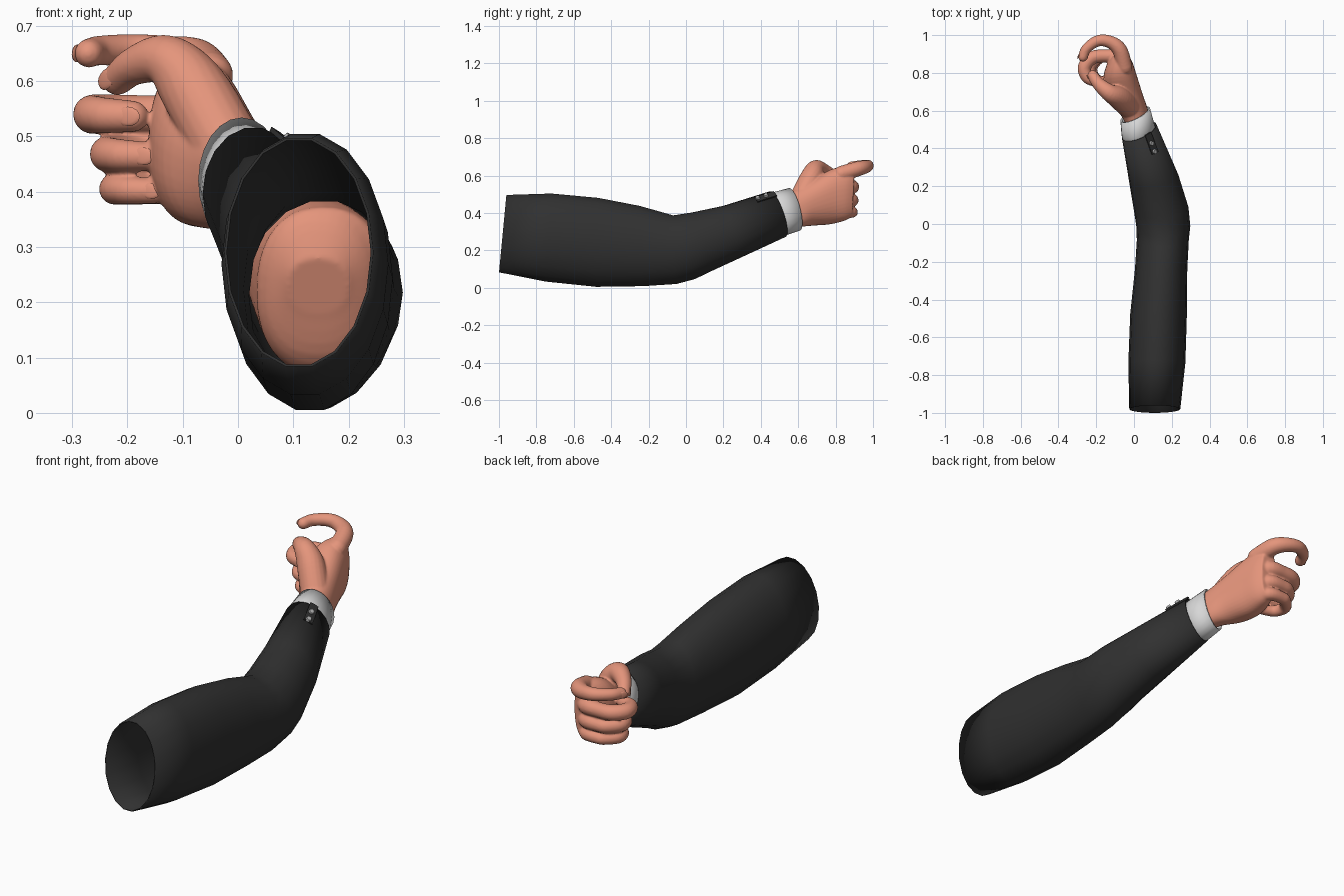
import bpy, bmesh, math
from mathutils import Vector, Matrix

if "Cube" in bpy.data.objects:
    bpy.data.objects.remove(bpy.data.objects["Cube"])


def material(name, rgb):
    m = bpy.data.materials.new(name)
    m.diffuse_color = (*rgb, 1)
    m.use_nodes = True
    m.node_tree.nodes["Principled BSDF"].inputs["Base Color"].default_value = m.diffuse_color
    return m


CLOTH = material("black cloth", (0.03, 0.03, 0.03))
SKIN = material("skin", (0.78, 0.30, 0.20))
LINEN = material("white linen", (0.68, 0.68, 0.68))
METAL = material("button grey", (0.45, 0.45, 0.45))


def finish(bm, name, mat, angle=40):
    bmesh.ops.recalc_face_normals(bm, faces=bm.faces)
    me = bpy.data.meshes.new(name)
    bm.to_mesh(me)
    bm.free()
    me.materials.append(mat)
    for p in me.polygons:
        p.use_smooth = True
    me.set_sharp_from_angle(angle=math.radians(angle))
    ob = bpy.data.objects.new(name, me)
    bpy.context.collection.objects.link(ob)
    return ob


def spow(v, e):
    return math.copysign(abs(v) ** e, v)


def section_point(s, t, e=1.0):
    """Section: top y, top z, bottom y, bottom z, left x, right x, y skew."""
    yt, zt, yb, zb, xl, xr, skew = s
    c, q = spow(math.cos(t), e), spow(math.sin(t), e)
    f = (1 + q) / 2
    return Vector(((xl + xr) / 2 + (xr - xl) / 2 * c,
                   yb + (yt - yb) * f + skew * c, zb + (zt - zb) * f))


def ring(s, n, e=1.0):
    return [section_point(s, 2 * math.pi * i / n, e) for i in range(n)]


def spline(rows, steps):
    """Catmull-Rom resampling of equal-length rows of numbers."""
    out, last = [], len(rows) - 1
    for i in range(last):
        a, b, c, d = (rows[min(max(k, 0), last)] for k in range(i - 1, i + 3))
        for j in range(steps):
            u = j / steps
            out.append([0.5 * (2 * q + (r - p) * u + (2 * p - 5 * q + 4 * r - s) * u * u
                               + (3 * q - p - 3 * r + s) * u ** 3)
                        for p, q, r, s in zip(a, b, c, d)])
    return out + [list(rows[-1])]


def loft(bm, rings, caps):
    vs = [[bm.verts.new(p) for p in r] for r in rings]
    n = len(vs[0])
    for a, b in zip(vs, vs[1:]):
        for i in range(n):
            bm.faces.new((a[i], a[(i + 1) % n], b[(i + 1) % n], b[i]))
    if caps:
        bm.faces.new(vs[0][::-1])
        bm.faces.new(vs[-1])


def digit(bm, path, n=20):
    """Round tube along (x, y, z, radius) points with domed ends."""
    pts = spline(path, 6)
    P = [Vector(p[:3]) for p in pts]
    R = [p[3] for p in pts]
    d0, d1 = (P[0] - P[1]).normalized(), (P[-1] - P[-2]).normalized()
    dome = [math.radians(a) for a in (25, 50, 70, 84)]
    start = [(P[0] + d0 * R[0] * math.sin(a), R[0] * math.cos(a), -d0) for a in reversed(dome)]
    end = [(P[-1] + d1 * R[-1] * math.sin(a), R[-1] * math.cos(a), d1) for a in dome]
    mid = [(p, r, (P[min(i + 1, len(P) - 1)] - P[max(i - 1, 0)]).normalized())
           for i, (p, r) in enumerate(zip(P, R))]
    rings = []
    for p, r, t in start + mid + end:
        u = t.cross(Vector((0, 0, 1))).normalized()
        v = t.cross(u)
        rings.append([p + r * (u * math.cos(2 * math.pi * i / n) + v * math.sin(2 * math.pi * i / n))
                      for i in range(n)])
    loft(bm, rings, True)


def thicken(ob, t):
    m = ob.modifiers.new("thickness", 'SOLIDIFY')
    m.thickness, m.offset = t, -1


# Jacket sleeve, bent at the elbow
SLEEVE = [(-.96, .50, -1.0, .08, -.025, .245, 0), (-.72, .508, -.75, .03, -.03, .272, 0),
          (-.47, .485, -.48, .002, -.02, .28, 0), (-.25, .442, -.23, .006, .005, .282, 0),
          (-.12, .405, -.05, .018, .015, .29, 0), (-.07, .39, .05, .045, .012, .298, 0),
          (.03, .405, .13, .085, .0, .288, .01), (.2, .44, .28, .155, -.025, .235, .02),
          (.45, .517, .53, .272, -.064, .12, .035)]
bm = bmesh.new()
loft(bm, [ring(s, 18) for s in SLEEVE], False)
thicken(finish(bm, "sleeve", CLOTH), 0.005)

# Shirt cuff
CUFF = [(.40, .49, .48, .27, -.05, .12, .035), (.47, .512, .54, .283, -.066, .105, .035),
        (.552, .534, .607, .305, -.072, .085, .033)]
bm = bmesh.new()
loft(bm, [ring(s, 24) for s in CUFF], False)
thicken(finish(bm, "shirt_cuff", LINEN), 0.01)

# Sleeve vent flap and buttons, laid on the sleeve surface


def on_sleeve(f, t):
    s = [a + (b - a) * f for a, b in zip(SLEEVE[-2], SLEEVE[-1])]
    p = section_point(s, t)
    c = Vector(((s[4] + s[5]) / 2, (s[0] + s[2]) / 2, (s[1] + s[3]) / 2))
    out = (p - c)
    out.x *= 1.7
    return p, out.normalized()


bm = bmesh.new()
rows = []
for f in (0.62, 0.8, 1.02):
    inner = [on_sleeve(f, math.radians(a)) for a in (50, 60, 70)]
    rows.append([p + o * 0.007 for p, o in inner] + [p - o * 0.002 for p, o in inner[::-1]])
loft(bm, rows, True)
finish(bm, "sleeve_vent", CLOTH)

bm = bmesh.new()
for f in (0.66, 0.83):
    p, o = on_sleeve(f, math.radians(61))
    rot = o.to_track_quat('Z', 'Y').to_matrix().to_4x4()
    bmesh.ops.create_cone(bm, cap_ends=True, segments=12, radius1=.014, radius2=.011, depth=.012,
                          matrix=Matrix.Translation(p + o * .009) @ rot)
finish(bm, "sleeve_buttons", METAL)

# Forearm and palm as one loft
ARM = [(-.11, .28, -.07, .18, .09, .20, 0), (-.09, .36, -.02, .09, .04, .25, 0),
       (-.04, .378, .06, .075, .03, .275, 0), (.2, .415, .28, .185, .0, .205, .02),
       (.45, .49, .53, .305, -.04, .095, .035), (.56, .518, .61, .325, -.055, .07, .03),
       (.67, .575, .68, .333, -.135, .045, .015), (.78, .635, .77, .34, -.162, .015, .01),
       (.86, .645, .85, .36, -.14, -.008, 0), (.90, .63, .89, .385, -.11, -.03, 0)]
bm = bmesh.new()
loft(bm, [ring(s, 40, 0.88) for s in spline(ARM, 5)], True)

# Fingers and thumb: (x, y, z, radius) paths
INDEX = [(-.05, .83, .61, .042), (-.075, .92, .637, .040), (-.125, .963, .648, .034),
         (-.19, .97, .655, .030), (-.25, .93, .655, .027), (-.270, .885, .65, .026)]
THUMB = [(-.02, .62, .48, .065), (-.08, .67, .585, .062), (-.13, .695, .637, .047),
         (-.185, .74, .628, .035), (-.218, .785, .603, .029)]


def curled(dx, z, k):
    return [(-.05, .82, z - .005, .040 * k), (-.085, .88, z, .038 * k), (-.15, .89, z, .034 * k),
            (-.22 + dx, .88, z, .035 * k), (-.262 + dx, .83, z, .035 * k),
            (-.245 + dx, .775, z - .002, .032 * k), (-.19 + dx, .752, z - .004, .028 * k)]


MIDDLE, RING, LITTLE = curled(0, .54, 1.02), curled(.027, .468, .93), curled(.04, .405, .82)
for path in (INDEX, THUMB, MIDDLE, RING, LITTLE):
    digit(bm, path)
hand = finish(bm, "hand_and_forearm", SKIN)
rm = hand.modifiers.new("fuse", 'REMESH')
rm.mode, rm.voxel_size, rm.use_smooth_shade = 'VOXEL', 0.005, True
sm = hand.modifiers.new("soften", 'SMOOTH')
sm.factor, sm.iterations = 0.5, 4

# Finger nails
bm = bmesh.new()
for path, side in ((INDEX, 1), (THUMB, -1), (MIDDLE, 1), (RING, 1), (LITTLE, 1)):
    a, b = Vector(path[-2][:3]), Vector(path[-1][:3])
    t, r = (b - a).normalized(), path[-1][3]
    o = t.cross(Vector((0, 0, 1))).normalized() * side
    w = t.cross(o)
    rot = Matrix((t, w, o)).transposed().to_4x4()
    bmesh.ops.create_uvsphere(bm, u_segments=16, v_segments=8, radius=1,
                              matrix=Matrix.Translation(b + o * r * .88) @ rot
                              @ Matrix.Diagonal((r * .85, r * .62, r * .16, 1)))
finish(bm, "finger_nails", SKIN)
